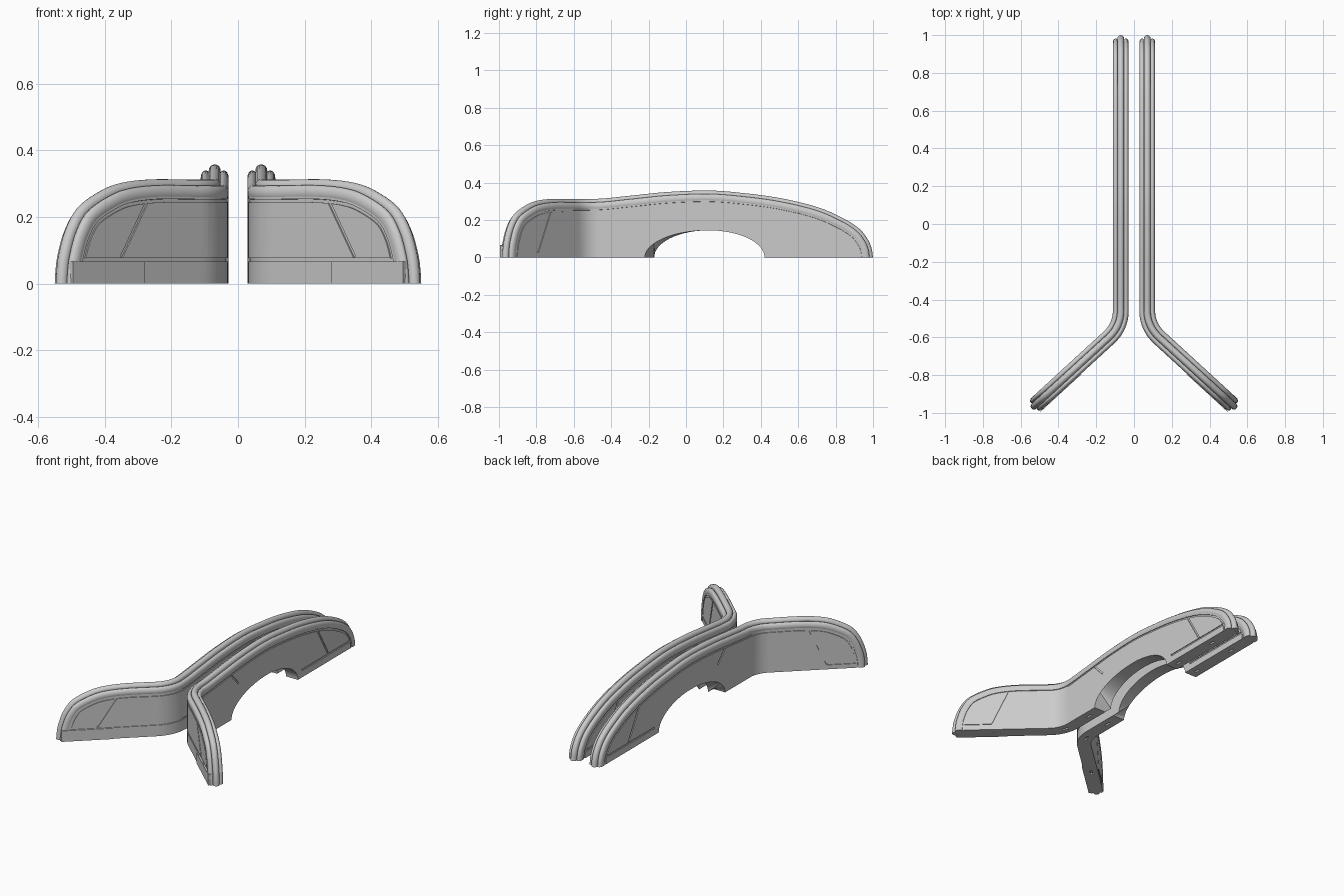
import bpy, bmesh, math
from mathutils import Vector

cube = bpy.data.objects.get("Cube")
if cube:
    bpy.data.objects.remove(cube, do_unlink=True)

grey = bpy.data.materials.new("plain_grey")
grey.use_nodes = True
grey.diffuse_color = (0.6, 0.6, 0.6, 1)
grey.node_tree.nodes["Principled BSDF"].inputs["Base Color"].default_value = (0.6, 0.6, 0.6, 1)

# Plan path: straight run, bend, angled arm
STRAIGHT, RADIUS, ANGLE = 1.46, 0.19, math.radians(47.5)
HALF = 0.040  # half wall thickness


def place(s, t, z):
    """Map distance along the wall, sideways offset and height to space."""
    a = min(max((s - STRAIGHT) / RADIUS, 0), ANGLE)
    x = 0.07 + RADIUS * (1 - math.cos(a))
    y = 1 - min(s, STRAIGHT) - RADIUS * math.sin(a)
    rest = max(0, s - STRAIGHT - RADIUS * ANGLE)
    x += rest * math.sin(a) + t * math.cos(a)
    y += -rest * math.cos(a) + t * math.sin(a)
    return Vector((x, y, z))


def make_object(name, bm):
    bmesh.ops.recalc_face_normals(bm, faces=bm.faces)
    mesh = bpy.data.meshes.new(name)
    bm.to_mesh(mesh)
    bm.free()
    mesh.materials.append(grey)
    obj = bpy.data.objects.new(name, mesh)
    bpy.context.collection.objects.link(obj)
    return obj


def skin(name, rings):
    """Closed skin over rings of points, capped at both ends."""
    bm = bmesh.new()
    loops = [[bm.verts.new(p) for p in ring] for ring in rings]
    n = len(loops[0])
    for a, b in zip(loops, loops[1:]):
        for i in range(n):
            j = (i + 1) % n
            bm.faces.new((a[i], a[j], b[j], b[i]))
    bm.faces.new(loops[0])
    bm.faces.new(loops[-1])
    return make_object(name, bm)


def inward(path, i):
    a, b = path[max(i - 1, 0)], path[min(i + 1, len(path) - 1)]
    d = (b - a).normalized()
    return Vector((d.y, -d.x))


def inset(path, dist):
    return [p + inward(path, i) * dist for i, p in enumerate(path)]


def sweep(name, path, section, floor=-1):
    rings = []
    for i, p in enumerate(path):
        n = inward(path, i)
        flat = [(p + n * k, t) for k, t in section]
        rings.append([place(q.x, t, max(q.y, floor)) for q, t in flat])
    return skin(name, rings)


def line(a, b):
    a, b = Vector(a), Vector(b)
    steps = max(1, int((b - a).length / 0.02))
    return [a.lerp(b, i / steps) for i in range(steps + 1)]


def oval(rn, rt, t0):
    angles = [2 * math.pi * i / 16 for i in range(16)]
    return [(rn * math.cos(a), t0 + rt * math.sin(a)) for a in angles]


def slab(w, t0, t1):
    return [(-w, t0), (w, t0), (w, t1), (-w, t1)]


def smooth_curve(points, steps=8):
    pts = [Vector(p) for p in points]
    pts = [2 * pts[0] - pts[1]] + pts + [2 * pts[-1] - pts[-2]]
    out = []
    for a, b, c, d in zip(pts, pts[1:], pts[2:], pts[3:]):
        for k in range(steps):
            u = k / steps
            out.append(0.5 * (2 * b + (c - a) * u + (2 * a - 5 * b + 4 * c - d) * u * u
                              + (3 * b - a - 3 * c + d) * u ** 3))
    return out + [pts[-2]]


# Rim silhouette, unrolled: distance along the wall, height
rim = smooth_curve([
    (0, 0), (.008, .05), (.03, .10), (.075, .155), (.16, .21), (.3, .27), (.5, .318),
    (.7, .345), (.88, .358), (1.1, .35), (1.3, .33), (1.45, .315), (1.6, .312),
    (1.79, .313), (1.916, .302), (2.0, .277), (2.086, .23), (2.135, .165),
    (2.163, .09), (2.172, .04), (2.175, 0)])

# Wall body with the arched opening, flared on the outer side
ARCH_MID, ARCH_BACK, ARCH_TOP = 0.88, 0.30, 0.145
FRONT = {1: 0.34, -1: 0.29}


def arch(s, side):
    u = (s - ARCH_MID) / (FRONT[side] if s > ARCH_MID else ARCH_BACK)
    return ARCH_TOP * math.sqrt(max(0, 1 - u * u))


edge = sorted(inset(rim, 0.035), key=lambda p: p.x)


def top(s):
    for a, b in zip(edge, edge[1:]):
        if a.x <= s <= b.x and b.x > a.x:
            return max(0.01, a.y + (b.y - a.y) * (s - a.x) / (b.x - a.x))
    return 0.01


stations = [p.x for p in edge]
for i in range(17):
    c = math.cos(math.pi / 2 * i / 16)
    stations += [ARCH_MID - ARCH_BACK * c, ARCH_MID + FRONT[1] * c, ARCH_MID + FRONT[-1] * c]
columns = []
for s in sorted(stations):
    if not columns or s - columns[-1] > 0.0004:
        columns.append(s)
body = skin("wall_body", [[place(s, HALF, top(s)), place(s, HALF, arch(s, 1)),
                           place(s, -HALF, arch(s, -1)), place(s, -HALF, top(s))]
                          for s in columns])

# Panel grooves and underside slots, cut from the body
cutters = []


def groove(path, side, width=0.005):
    cutters.append(sweep("groove_cutter", path, slab(width, side * 0.035, side * 0.05)))


frame = inset(rim, 0.064)
frame = [Vector((frame[0].x, -.03))] + [p for p in frame if p.y > 0.002] \
    + [Vector((frame[-1].x, -.03))]
for side in (1, -1):
    groove(frame, side)
    groove(line((.4, .243), (.29, .052)), side)
    groove(line((.067, .044), (.54, .044)), side)
groove(line((1.844, .248), (1.943, .032)), 1)
groove(line((1.945, .031), (2.105, .031)), 1)
groove(line((1.844, .248), (1.95, .08)), -1)
groove(line((1.40, .072), (2.10, .072)), -1)
groove(line((1.22, .27), (1.15, .195)), 1)
for s in (.2, .5, 1.3, 1.5, 1.9):
    cutters.append(sweep("slot_cutter", line((s, 0), (s + .04, 0)), slab(.01, -.006, .006)))

for cutter in cutters:
    mod = body.modifiers.new("cut", 'BOOLEAN')
    mod.operation, mod.solver, mod.object = 'DIFFERENCE', 'EXACT', cutter
    cutter.hide_render = True
bpy.context.view_layer.update()
carved = bpy.data.meshes.new_from_object(
    body.evaluated_get(bpy.context.evaluated_depsgraph_get()))
body.modifiers.clear()
body.data = carved
for cutter in cutters:
    bpy.data.objects.remove(cutter, do_unlink=True)

# Three rounded beads along the rim, and the raised skirt on the inner arm
parts = [body,
         sweep("rim_centre_bead", inset(rim, 0.019), oval(.019, .018, 0), 0),
         sweep("rim_outer_bead", inset(rim, 0.041), oval(.023, .015, .027), 0),
         sweep("rim_inner_bead", inset(rim, 0.041), oval(.023, .015, -.027), 0),
         sweep("arm_skirt", line((1.858, .033), (2.152, .033)), slab(.033, -.045, -.03))]

# Mirror to the other side and shade
for part in parts:
    mirror = part.modifiers.new("mirror", 'MIRROR')
    mirror.use_mirror_merge = False
    bpy.ops.object.select_all(action='DESELECT')
    part.select_set(True)
    bpy.context.view_layer.objects.active = part
    bpy.ops.object.shade_smooth_by_angle(angle=math.radians(35))
